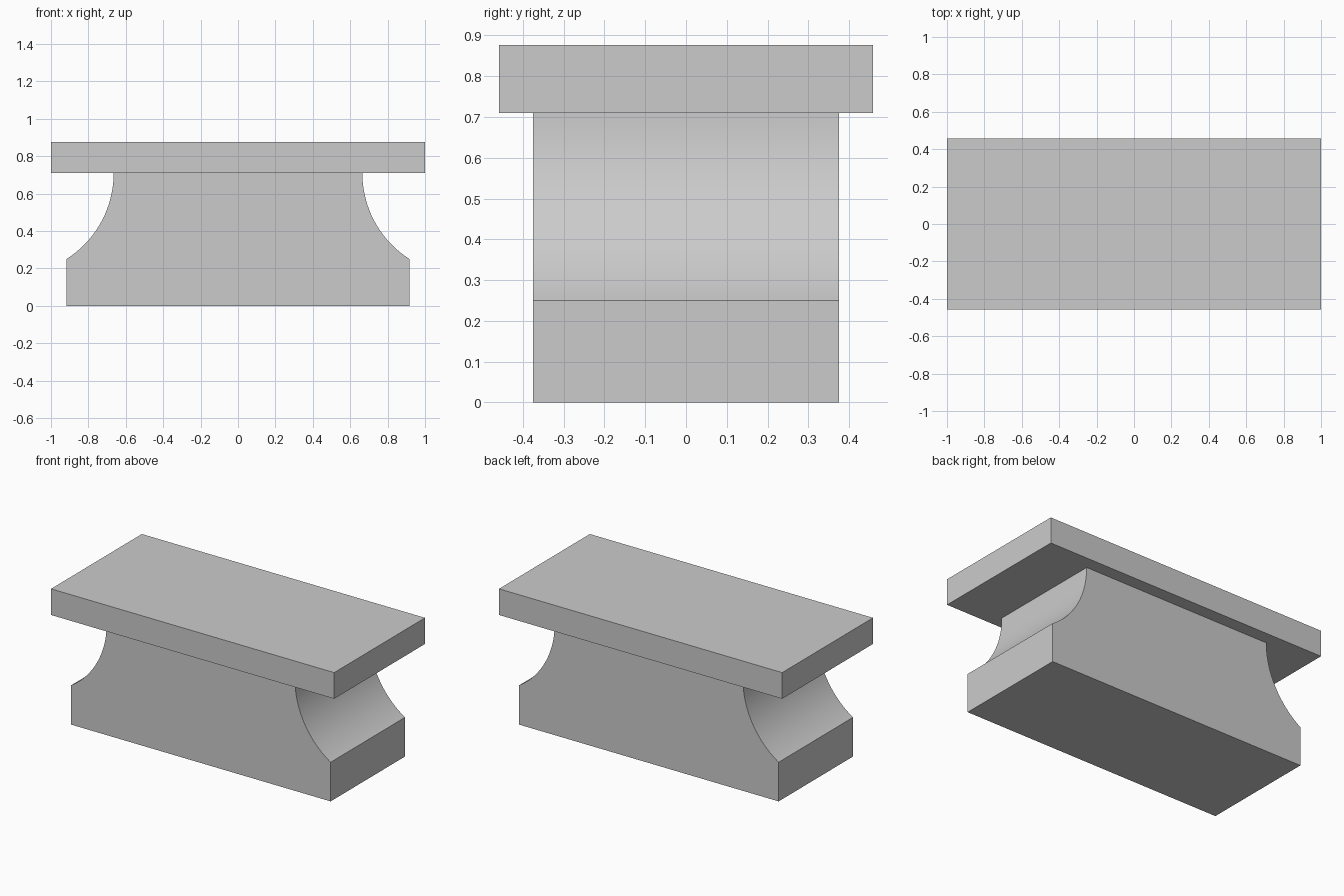
import bpy, bmesh
from math import asin, sin, cos, radians

if "Cube" in bpy.data.objects:
    bpy.data.objects.remove(bpy.data.objects["Cube"])


def extrude_profile(name, pts, half_depth):
    """Closed x/z outline extruded symmetrically along y."""
    bm = bmesh.new()
    face = bm.faces.new([bm.verts.new((x, -half_depth, z)) for x, z in pts])
    ext = bmesh.ops.extrude_face_region(bm, geom=[face], use_keep_orig=True)
    moved = [v for v in ext["geom"] if isinstance(v, bmesh.types.BMVert)]
    bmesh.ops.translate(bm, verts=moved, vec=(0, 2 * half_depth, 0))
    bmesh.ops.recalc_face_normals(bm, faces=bm.faces[:])
    mesh = bpy.data.meshes.new(name)
    bm.to_mesh(mesh)
    bm.free()
    obj = bpy.data.objects.new(name, mesh)
    bpy.context.collection.objects.link(obj)
    return obj


# Pedestal: straight foot, then a concave arc up to a vertical neck
foot, neck, foot_z, slab_z = 0.917, 0.665, 0.25, 0.709
dx, dz = foot - neck, slab_z - foot_z
r = (dx * dx + dz * dz) / (2 * dx)
sweep = asin(dz / r)
steps = 24
arc = [(neck + r - r * cos(a), slab_z - r * sin(a))
       for a in (sweep * (1 - i / steps) for i in range(steps + 1))]
side = [(foot, 0)] + arc
outline = side + [(-x, z) for x, z in reversed(side)]
pedestal = extrude_profile("pedestal", outline, 0.375)

# Top slab
slab = extrude_profile(
    "top_slab", [(-1, slab_z), (1, slab_z), (1, 0.876), (-1, 0.876)], 0.458)

# Smooth the curved ends, keep the corners sharp
bpy.context.view_layer.objects.active = pedestal
pedestal.select_set(True)
bpy.ops.object.shade_smooth_by_angle(angle=radians(30))
